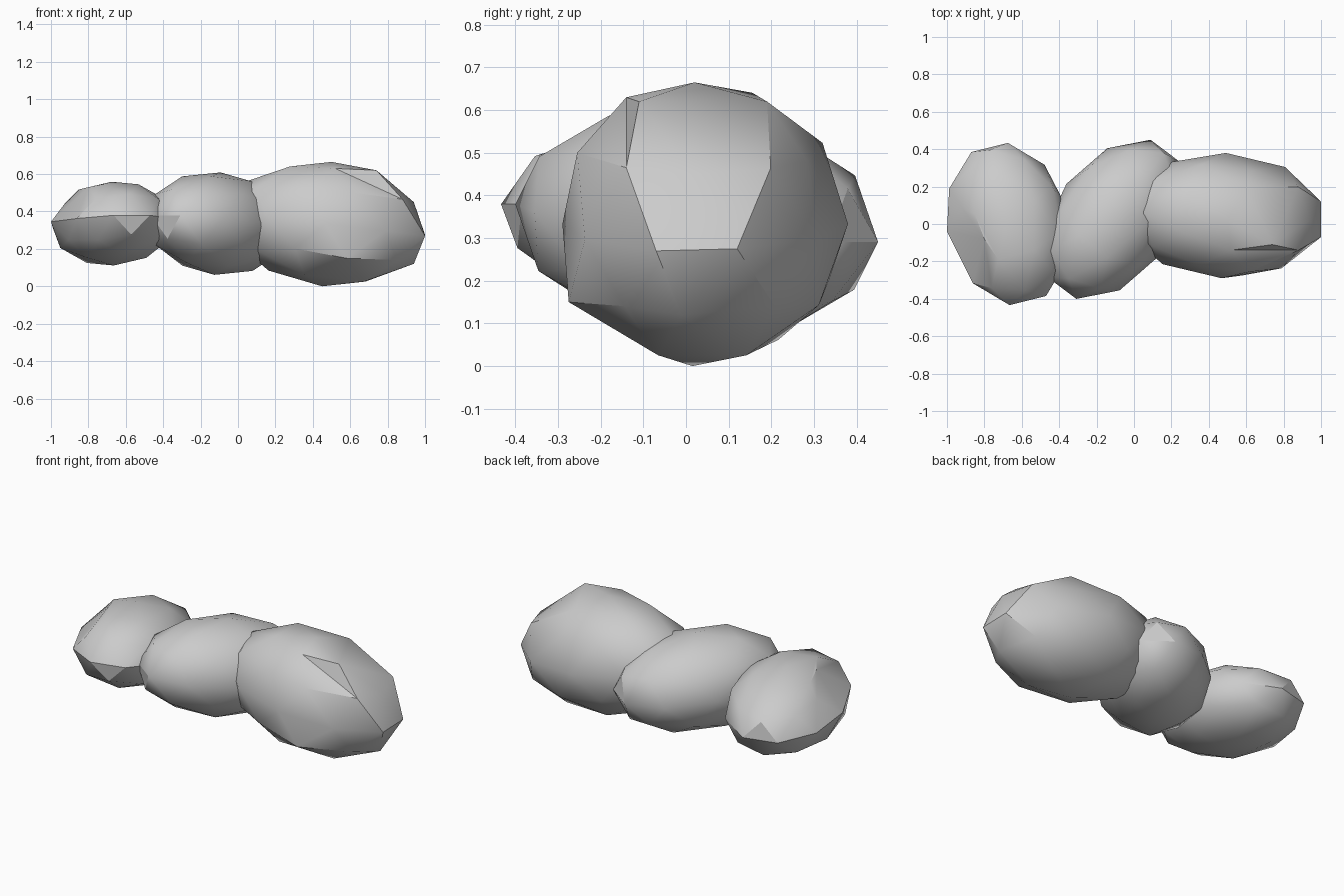
import bpy
from math import radians
from mathutils import Vector

if "Cube" in bpy.data.objects:
    bpy.data.objects.remove(bpy.data.objects["Cube"])


def boulder(name, centre, radii, turn, tilt, dents=()):
    """Faceted ellipsoid lying along local x, turned about z and tipped at the end.
    dents: (direction on the unit ball, new world position) of single corners."""
    bpy.ops.mesh.primitive_ico_sphere_add(
        subdivisions=2, radius=1, location=centre,
        rotation=(0, radians(tilt), radians(turn)))
    ob = bpy.context.object
    ob.name = name
    verts = ob.data.vertices
    moved = [(max(verts, key=lambda v: v.co.dot(Vector(d))).index, Vector(p)) for d, p in dents]
    ob.scale = radii
    bpy.ops.object.transform_apply(location=False, rotation=False, scale=True)
    bpy.context.view_layer.update()
    inverse = ob.matrix_world.inverted()
    for i, p in moved:
        verts[i].co = inverse @ p
    ob.data.update()
    bpy.ops.object.shade_smooth_by_angle(angle=radians(30))
    return ob


# Row of three overlapping rocks, small to large, with a few chipped corners
boulder("small_rock", (-0.67, 0.0, 0.335), (0.446, 0.325, 0.225), 104, 6, [
    ((0, 1, 0), (-1.0, -0.04, 0.345)),
    ((0.28, 0.85, 0.45), (-0.92, 0.09, 0.45)),
    ((-0.26, 0.81, 0.53), (-0.80, -0.08, 0.53)),
])
boulder("middle_rock", (-0.11, 0.025, 0.335), (0.485, 0.315, 0.275), 53, 5.5)
boulder("large_rock", (0.48, 0.045, 0.333), (0.545, 0.335, 0.333), -2, 6.5, [
    ((0, 0, 1), (0.50, 0.02, 0.665)),
    ((0, 0, -1), (0.45, 0.015, 0.0)),
    ((0.53, 0, 0.85), (0.74, -0.11, 0.62)),
    ((0.69, -0.5, 0.53), (0.88, -0.14, 0.465)),
    ((0.89, 0, 0.45), (0.94, 0.02, 0.45)),
    ((0.95, -0.31, 0), (1.0, -0.07, 0.27)),
    ((0.95, 0.31, 0), (1.0, 0.12, 0.275)),
    ((0.85, 0, -0.53), (0.94, -0.01, 0.12)),
    ((0.16, -0.5, 0.85), (0.52, -0.14, 0.63)),
    ((0.28, -0.85, 0.45), (0.62, -0.255, 0.50)),
    ((0.26, -0.81, -0.53), (0.58, -0.275, 0.15)),
    ((0.28, 0.85, 0.45), (0.63, 0.285, 0.48)),
    ((0.16, 0.5, 0.85), (0.60, 0.19, 0.62)),
])
